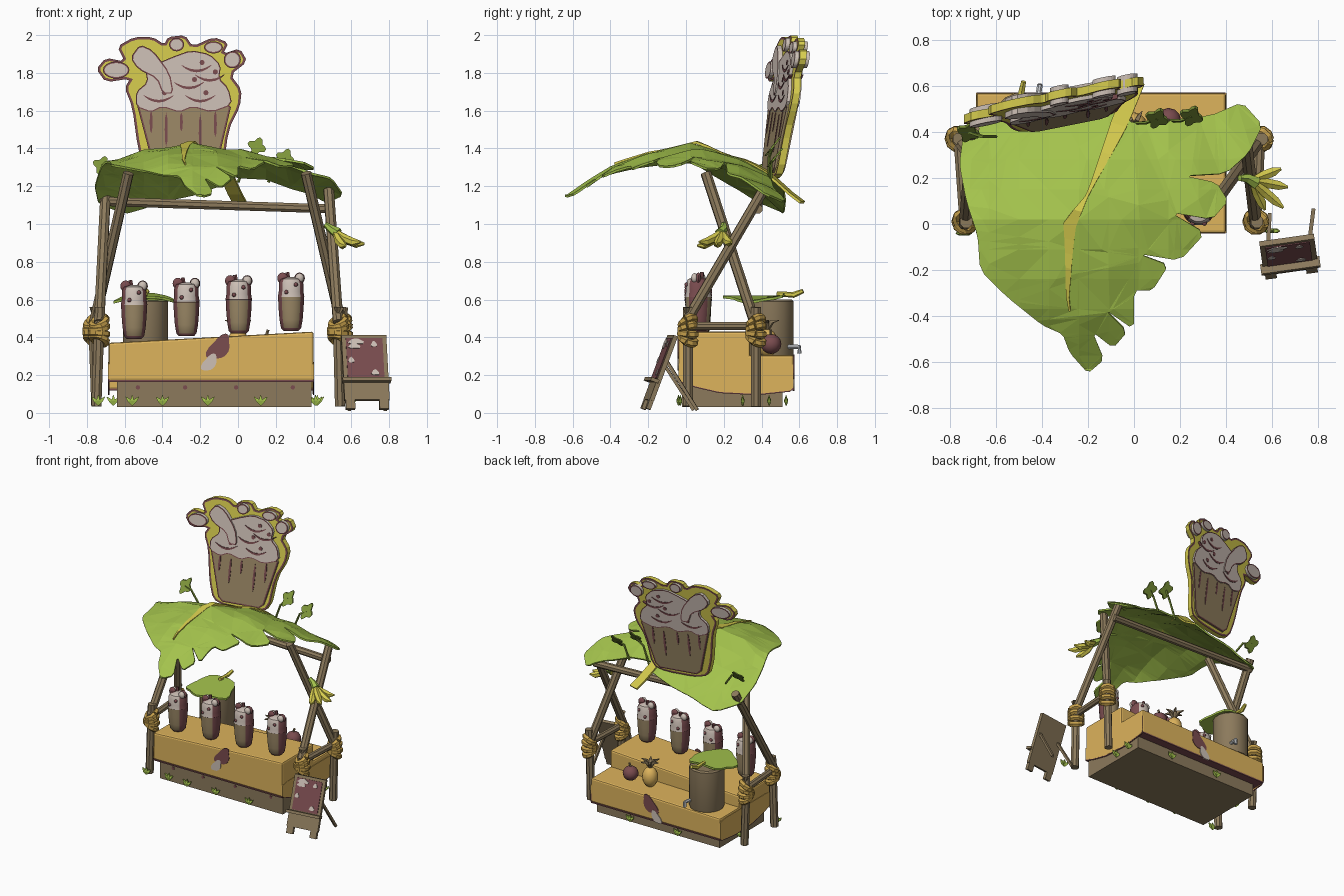
import bpy, bmesh, math
from mathutils import Vector, Matrix

if "Cube" in bpy.data.objects:
    bpy.data.objects.remove(bpy.data.objects["Cube"])


def material(name, *rgb):
    m = bpy.data.materials.new(name)
    lin = [((c / 255 + .055) / 1.055) ** 2.4 for c in rgb] + [1]
    m.use_nodes = True
    m.diffuse_color = lin
    m.node_tree.nodes["Principled BSDF"].inputs["Base Color"].default_value = lin
    return m


LEAF = material("leaf green", 163, 194, 76)
MOSS = material("moss green", 126, 150, 58)
YELLOW = material("ripe yellow", 214, 204, 78)
CLOTH = material("ochre cloth", 221, 179, 92)
ROPE = material("rope tan", 198, 160, 76)
WOOD = material("grey brown wood", 140, 122, 92)
SHAKE = material("shake brown", 155, 136, 102)
CREAM = material("cream", 205, 192, 182)
MAROON = material("maroon", 122, 76, 79)
METAL = material("pale metal", 205, 208, 212)
smooth_parts = []


def finish(name, bm, *mats, smooth=False):
    bmesh.ops.recalc_face_normals(bm, faces=bm.faces[:])
    me = bpy.data.meshes.new(name)
    bm.to_mesh(me)
    bm.free()
    for m in mats:
        me.materials.append(m)
    ob = bpy.data.objects.new(name, me)
    bpy.context.collection.objects.link(ob)
    if smooth:
        smooth_parts.append(ob)
    return ob


def tube(name, pts, radii, *mats, sides=8, smooth=False, rule=None):
    """Rings of the given radii swept along a path, closed at both ends."""
    bm, pts, rings = bmesh.new(), [Vector(p) for p in pts], []
    for i, p in enumerate(pts):
        t = pts[min(i + 1, len(pts) - 1)] - pts[max(i - 1, 0)]
        q = t.to_track_quat('Z', 'Y')
        r = radii[i] if isinstance(radii, tuple) else radii
        rings.append([bm.verts.new(p + q @ Vector((r * math.cos(a), r * math.sin(a), 0)))
                      for a in (math.tau * (k + .5) / sides for k in range(sides))])
    for a, b in zip(rings, rings[1:]):
        for k in range(sides):
            n = (k + 1) % sides
            f = bm.faces.new((a[k], a[n], b[n], b[k]))
            if rule:
                f.material_index = rule(f.calc_center_median() - pts[0])
    bm.faces.new(rings[0])
    bm.faces.new(rings[-1])
    return finish(name, bm, *mats, smooth=smooth)


def plate(name, pts, depth, place, mat, rim_mat=None, rim=0):
    """Flat shape, depth to both sides, with an optional coloured rim on both faces."""
    bm = bmesh.new()
    face = bm.faces.new([bm.verts.new((u, v, -depth)) for u, v in pts])
    ext = bmesh.ops.extrude_face_region(bm, geom=[face], use_keep_orig=True)["geom"]
    bmesh.ops.translate(bm, vec=(0, 0, 2 * depth), verts=[g for g in ext if isinstance(g, bmesh.types.BMVert)])
    bmesh.ops.recalc_face_normals(bm, faces=bm.faces[:])
    if rim:
        caps = [f for f in bm.faces if abs(f.normal.z) > .9]
        for f in bmesh.ops.inset_region(bm, faces=caps, thickness=rim, use_even_offset=True)["faces"]:
            f.material_index = 1
    for v in bm.verts:
        v.co = place(*v.co)
    return finish(name, bm, mat, rim_mat or mat)


def block(name, x, y, z, mat, slope=0, bevel=0, matrix=None):
    """Box between the given limits; slope tilts its top along x."""
    bm = bmesh.new()
    bmesh.ops.create_cube(bm, size=1)
    for v in bm.verts:
        c = [(r[0] + r[1]) / 2 + k * (r[1] - r[0]) for r, k in zip((x, y, z), v.co)]
        c[2] += slope * (c[0] + .15) * (v.co.z > 0)
        v.co = matrix @ Vector(c) if matrix else c
    ob = finish(name, bm, mat)
    if bevel:
        b = ob.modifiers.new("soft edges", 'BEVEL')
        b.width, b.segments = bevel, 2
    return ob


def ball(name, loc, size, mat):
    bm = bmesh.new()
    bmesh.ops.create_uvsphere(bm, u_segments=12, v_segments=8, radius=1)
    bmesh.ops.transform(bm, matrix=Matrix.LocRotScale(Vector(loc), None, Vector(size)), verts=bm.verts)
    return finish(name, bm, mat, smooth=True)


def lobes(cx, cy, rx, ry, n=0, wave=0, count=20):
    """Closed outline: an ellipse with n lobes."""
    out = []
    for k in range(count):
        a = math.tau * k / count
        s = 1 + wave * math.cos(n * a + math.pi / 2)
        out.append((cx + rx * s * math.cos(a), cy + ry * s * math.sin(a)))
    return out


def rounded(pts, cut=.2):
    """Outline given in hundredths, with its corners cut."""
    out = []
    for a, b in zip(pts, pts[1:] + pts[:1]):
        for t in (cut, 1 - cut):
            out.append(tuple((p + (q - p) * t) / 100 for p, q in zip(a, b)))
    return out


def lerp(table, t):
    for (a, p), (b, q) in zip(table, table[1:]):
        if t <= b:
            return p + (q - p) * max(0, t - a) / (b - a)
    return table[-1][1]


# Counter: plank base, two draped cloth steps, hems, side drapes and stains
block("counter_base", (-.64, .39), (-.02, .51), (.03, .25), WOOD)
for part, y, z, slope in (("front", (-.04, .34), (.17, .40), .055), ("back", (.3, .57), (.125, .295), .02)):
    block(part + "_cloth", (-.685, .4), y, z, CLOTH, slope, .012)
    block(part + "_hem", (-.684, .399), (y[0] - .002, y[1] + .002), (z[0] - .006, z[0] + .003), MAROON)
drape = rounded([(-4, 17), (5, 14), (18, 11), (38, 10), (57, 12), (57, 27), (-4, 27)], .1)
for x in (-.684, .399):
    plate("side_drape", drape, .004, lambda u, v, w: Vector((x + w, u, v)), CLOTH)
    plate("side_drape_hem", [(u, v - .006) for u, v in drape], .003, lambda u, v, w: Vector((x + w, u, v)), MAROON)
for side, y, z in (("front", -.041, .345), ("back", .571, .235)):
    def on_cloth(u, v, w):
        return Vector((u + .45 * (v - z), y + w, v))
    plate(side + "_berry_stain", lobes(-.1, z, .055, .065, 3, .15), .003, on_cloth, MAROON)
    plate(side + "_cream_stain", lobes(-.115, z - .08, .036, .045, 3, .12), .004, on_cloth, CREAM)
for x in (-.53, -.28, -.01, .29):
    plate("base_knot", lobes(x, .135, .012, .012, count=8), .003, lambda u, v, w: Vector((u, w - .02, v)), MAROON)

# Frame: posts, crossed poles, ropes and beams
for side, foot, fx, bx, tf, tb in (("right", -.75, -.735, -.765, -.58, -.70), ("left", .54, .53, .55, .36, .48)):
    for end, x, y in (("front", fx, .01), ("back", bx, .37)):
        tube(f"{side}_{end}_post", [(foot, y, .035), (x, y, .45), (x + .005, y, .56)], .029, WOOD)
        for k, tilt in enumerate((-.5, -.1, .3, .6)):
            q = Matrix.Rotation(tilt, 3, 'X') @ Matrix.Rotation(-tilt * .8, 3, 'Y')
            ring = [Vector((x, y, .39 + .03 * k)) + q @ Vector((.041 * math.cos(a), .041 * math.sin(a), 0))
                    for a in (math.tau * i / 10 for i in range(11))]
            tube(f"{side}_{end}_rope", ring, .021, ROPE, sides=6)
    tube(side + "_pole_rising_back", [(fx, .0, .48), (tb, .41, 1.18)], .029, WOOD)
    tube(side + "_pole_rising_front", [(bx, .37, .46), (tf, .105, 1.27)], .029, WOOD)
    tube(side + "_side_beam", [(fx, -.02, .46), (bx, .4, .46)], .024, WOOD)
tube("back_beam", [(-.73, .38, 1.12), (.5, .38, 1.08)], .026, WOOD)

# Roof leaf: notched outline cut into a grid, then draped over its midrib
ridge = [(-.63, 1.15), (-.4, 1.31), (-.2, 1.385), (.05, 1.43), (.3, 1.345), (.45, 1.26), (.62, 1.12)]
midrib = [(-.63, -.2), (-.35, -.29), (0, -.28), (.13, -.2), (.4, -.08), (.62, .01)]
rib_width = [(-.38, .004), (-.1, .018), (0, .028), (.07, .016), (.13, .004), (.3, .022), (.45, .036), (.62, .036)]


def roof(x, y):
    d = x - lerp(midrib, y)
    return lerp(ridge, y) - (.3 if d < 0 else .21) * abs(d) ** 1.4 + .008 * math.sin(23 * x + 9 * y)


outline = rounded([(-76, 26), (-73, 10), (-68, -5), (-67, -20), (-55, -32), (-40, -44), (-31, -48), (-28, -56),
                   (-20, -65), (-13, -59), (-18, -47), (-9, -54), (-3, -47), (-13, -37), (0, -46), (0, -29),
                   (8, -29), (15, -18), (2, -13), (20, -16), (31, -4), (16, 5), (34, 2), (41, 10), (36, 18),
                   (22, 21), (40, 22), (50, 31), (56, 43), (47, 53), (33, 47), (0, 43), (-8, 52), (-40, 53),
                   (-62, 52), (-74, 41)], .15)
bm = bmesh.new()
bm.faces.new([bm.verts.new((x, y, 0)) for x, y in outline])
bm.normal_update()
bmesh.ops.triangulate(bm, faces=bm.faces[:])
for axis in ((1, 0, 0), (0, 1, 0)):
    for k in range(-6, 6):
        bmesh.ops.bisect_plane(bm, geom=bm.verts[:] + bm.edges[:] + bm.faces[:],
                               plane_co=Vector(axis) * (k * .13 + .02), plane_no=axis)
bm.normal_update()
bmesh.ops.triangulate(bm, faces=bm.faces[:])
for v in bm.verts:
    v.co.z = roof(v.co.x, v.co.y)
finish("roof_leaf", bm, LEAF).modifiers.new("thickness", 'SOLIDIFY').thickness = .012
bm = bmesh.new()
rows = []
for k in range(17):
    y = -.38 + k / 16
    x, w = lerp(midrib, y), lerp(rib_width, y)
    rows.append([bm.verts.new((x + s * w, y - s * w * .3, roof(x, y) + .004)) for s in (-1, 1)])
for a, b in zip(rows, rows[1:]):
    bm.faces.new((a[0], a[1], b[1], b[0]))
finish("roof_midrib", bm, YELLOW).modifiers.new("thickness", 'SOLIDIFY').thickness = .014

# Clover sprouts on the roof
for x, y, z, foot in ((.1, .46, 1.41, .0), (.25, .47, 1.35, .16), (-.72, .4, 1.31, -.6)):
    tube("sprout_stem", [(foot, y - .02, 1.22), ((x + foot) / 2, y - .02, (z + 1.3) / 2), (x, y, z)], .008, MOSS, sides=5)
    plate("sprout_leaf", lobes(x, z, .042, .042, 4, .25), .006,
          lambda u, v, w: Vector((u, y + w + (v - z) * .8, v)), MOSS)


# Big drink sign, leaning back and turned a little
def on_sign(u, v, w):
    return Vector((u, .455 + .16 * (v - 1.27) + .2 * (u + .3) + w, v))


sign = rounded([(-40, 124), (-49, 127), (-53, 140), (-56, 162), (-60, 172), (-57, 177), (-70, 175), (-75, 182),
                (-70, 188), (-60, 186), (-64, 194), (-55, 199), (-45, 199), (-39, 195), (-37, 199), (-28, 200),
                (-24, 194), (-13, 199), (-5, 196), (-8, 190), (1, 193), (5, 186), (-4, 179), (2, 171),
                (1, 162), (-5, 150), (-8, 127), (-18, 124)])
plate("sign_backing", sign, .018, on_sign, YELLOW, MAROON, .013)
plate("sign_cup", rounded([(-44, 127), (-54, 165), (-3, 165), (-12, 127)], .08), .03, on_sign, SHAKE, MAROON, .01)
plate("sign_cream", rounded([(-54, 162), (-46, 159), (-40, 162), (-31, 159), (-24, 162), (-14, 159), (-3, 163),
                             (-5, 172), (-10, 177), (-9, 184), (-15, 190), (-25, 192), (-36, 188), (-49, 182),
                             (-48, 175), (-54, 170)]), .035, on_sign, CREAM, MAROON, .006)
for x, z, rx, rz in ((-.645, 1.815, .07, .045), (-.325, 1.95, .04, .036), (-.03, 1.87, .045, .045),
                     (-.13, 1.935, .05, .032)):
    plate("sign_banana_slice", lobes(x, z, rx, rz), .039, on_sign, CREAM, MAROON, .008)
plate("sign_straw", rounded([(-57, 188), (-52, 195), (-45, 192), (-36, 180), (-34, 169), (-40, 169), (-43, 177),
                             (-53, 182)]), .042, on_sign, CREAM, MAROON, .007)
for x, z, length in ((-.46, 1.54, .06), (-.38, 1.5, .09), (-.3, 1.54, .05), (-.2, 1.48, .1), (-.12, 1.53, .07)):
    plate("sign_drip", lobes(x, z, .008, length, count=8), .033, on_sign, MAROON)
for x, z in ((-.26, 1.72), (-.2, 1.65), (-.15, 1.76), (-.42, 1.65), (-.22, 1.81)):
    plate("sign_cream_fold", lobes(x, z, .08, .007, count=16), .038,
          lambda u, v, w: on_sign(u, v + 5 * (u - x) ** 2, w), MAROON)
    plate("sign_berry", lobes(x + .03, z + .045, .014, .014, count=8), .038, on_sign, MAROON)


# Drinks along the counter, dark on both flanks
def dark_flank(c):
    return int(abs(c.x) > 1.2 * abs(c.y) or c.z < .012)


for k in range(4):
    base = Vector((-.55 + .277 * k, .065, .392 + .014 * k))
    tube("drink_cup", [base + Vector((0, 0, h)) for h in (0, .015, .06, .12, .18)], (.04, .054, .062, .067, .07),
         SHAKE, MAROON, sides=20, smooth=True, rule=dark_flank)
    tube("drink_cream", [base + Vector((0, 0, h)) for h in (.165, .18, .21, .25, .275, .285)],
         (.06, .071, .066, .066, .055, .02), CREAM, MAROON, sides=20, smooth=True, rule=dark_flank)
    for s in (-1, 1):
        ball("drink_slice", base + Vector((s * .045, -s * .02, .28)), (.024, .018, .026), CREAM)
        ball("drink_slice_edge", base + Vector((s * .045, 0, .279)), (.028, .014, .03), MAROON)
        for y in (-.062, .062):
            ball("drink_berry", base + Vector((s * .025, y, .225 + s * .02)), (.011, .011, .011), MAROON)
    tube("drink_straw", [base + Vector((.0, .01, .2)), base + Vector((-.02, .02, .31))], .011, MAROON, sides=6)

# Barrel with leaf lid and tap, fruit on the back step
tube("barrel", [(-.49, .45, h) for h in (.29, .3, .59, .6)], (.118, .122, .122, .112), WOOD, sides=16, smooth=True)
plate("barrel_leaf", lobes(-.49, .37, .165, .16, 5, .08), .007,
      lambda u, v, w: Vector((u, v, .622 + w - 1.2 * (u + .49) ** 2 + .05 * (v - .37))), LEAF)
tube("barrel_leaf_stalk", [(-.49, .48, .63), (-.49, .57, .625), (-.48, .62, .645)], (.012, .016, .012), YELLOW, sides=6)
tube("barrel_tap", [(-.42, .54, .35), (-.41, .6, .35), (-.41, .6, .315)], .013, METAL, sides=8)
ball("pineapple", (0, .43, .37), (.056, .056, .075), CLOTH)
for k in range(6):
    a = math.tau * k / 6
    side = Vector((math.cos(a), math.sin(a), 0))
    top = Vector((0, .43, .44))
    tube("pineapple_leaf", [top, top + side * .03 + Vector((0, 0, .045)), top + side * .07 + Vector((0, 0, .05))],
         (.012, .014, .003), WOOD, sides=4)
ball("round_fruit", (.15, .45, .365), (.055, .055, .053), MAROON)
tube("fruit_stalk", [(.15, .45, .41), (.16, .45, .44)], .008, WOOD, sides=5)

# Banana bunch on the left poles
tube("banana_stalk", [(.46, .2, 1.0), (.49, .2, .975), (.53, .18, .95)], (.014, .022, .03), LEAF, sides=6)
for dx, dy, dz in ((.14, -.12, -.06), (.16, -.03, -.07), (.13, .05, -.06), (.06, -.13, -.08)):
    s, d = Vector((.51, .19, .965)), Vector((dx, dy, dz))
    tube("banana", [s, s + d * .4 + Vector((0, 0, -.02)), s + d * .75 + Vector((0, 0, -.018)), s + d],
         (.012, .024, .022, .006), YELLOW, sides=6)

# Leaning menu board
turn = Matrix.Translation((.685, -.215, .02)) @ Matrix.Rotation(.14, 4, 'Z') @ Matrix.Rotation(-.36, 4, 'X')
block("menu_board", (-.12, .12), (-.012, .012), (.05, .415), WOOD, matrix=turn)
block("menu_panel", (-.098, .098), (-.017, 0), (.17, .395), MAROON, matrix=turn)
block("menu_ledge", (-.13, .13), (-.045, .0), (.145, .165), WOOD, matrix=turn)
for s in (-1, 1):
    block("menu_front_foot", (s * .09 - .025, s * .09 + .025), (-.012, .012), (0, .06), WOOD, matrix=turn)
    tube("menu_back_leg", [turn @ Vector((s * .09, .01, .27)), (.685 + s * .095, .05 + s * .01, .015)], .012, WOOD, sides=4)
for x, z, w in ((-.045, .375, .042), (-.055, .35, .032), (-.075, .27, .016), (.05, .2, .02), (.05, .36, .016)):
    plate("chalk_mark", lobes(x, z, w, .016, 3, .2, 9), .003,
          lambda u, v, d: turn @ Vector((u, -.018 + d, v)), CREAM)

# Small ground leaves around the foot
for x, y in ((-.56, -.03), (-.4, -.04), (-.16, -.04), (.12, -.04), (-.74, -.04), (.6, -.03), (.41, .3), (.42, .44),
             (-.3, .53), (.1, .53), (-.66, .3)):
    for s in (-1, 0, 1):
        tube("ground_leaf", [(x, y, .04), (x + s * .015, y, .065), (x + s * .035, y, .095 - .01 * abs(s))],
             (.004, .014, .002), LEAF, sides=4)

# Smooth shading for the round parts
bpy.ops.object.select_all(action='DESELECT')
for ob in smooth_parts:
    ob.select_set(True)
bpy.context.view_layer.objects.active = smooth_parts[0]
bpy.ops.object.shade_smooth_by_angle(angle=math.radians(40))
